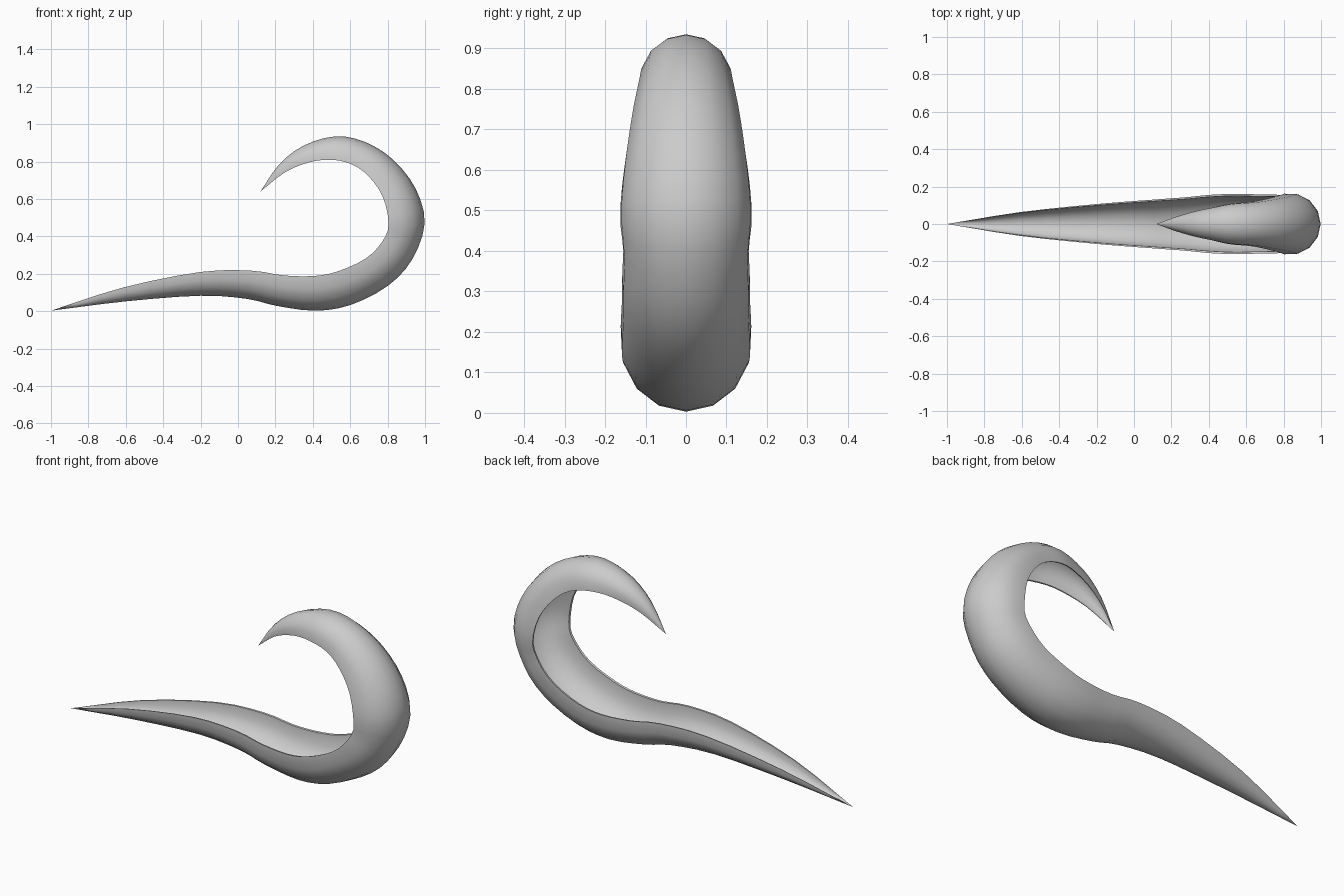
import bpy, bmesh, math
from mathutils import Vector

if "Cube" in bpy.data.objects:
    bpy.data.objects.remove(bpy.data.objects["Cube"])

# Stations along the horn: back of the shell (x, z) and its rim (x, z)
stations = [
    (-1.0, .003, -1.0, .003), (-.6, .053, -.61, .128), (-.2, .083, -.2, .21),
    (.05, .066, .07, .217), (.2, .03, .24, .192), (.41, .003, .40, .188),
    (.6, .033, .53, .212), (.8, .135, .68, .28), (.93, .275, .77, .37),
    (.998, .47, .805, .465), (.95, .655, .775, .61), (.83, .81, .70, .72),
    (.68, .905, .61, .785), (.52, .935, .50, .81), (.35, .885, .38, .796),
    (.22, .785, .25, .742), (.12, .64, .12, .64)]
stations = [Vector(s) for s in stations]
STEPS = 3                      # rings per station
ARC = math.radians(100)        # half opening of the trough section
SIDES = 8
WALL = .93                     # inner wall scale


def smooth_path(pts, steps):
    """Catmull-Rom interpolation through the stations."""
    out = []
    for i in range(len(pts) - 1):
        b, c = pts[i], pts[i + 1]
        a = pts[i - 1] if i else b * 2 - c
        d = pts[i + 2] if i + 2 < len(pts) else c * 2 - b
        for k in range(steps):
            t = k / steps
            out.append(.5 * (2 * b + (c - a) * t + (2 * a - 5 * b + 4 * c - d) * t * t
                             + (3 * b - a - 3 * c + d) * t ** 3))
    return out + [pts[-1]]


# Trough cross-section as (width, depth) in units of its radius: outer arc, then inner arc back
angles = [ARC * (2 * i / SIDES - 1) for i in range(SIDES + 1)]
section = [(math.sin(a), 1 - math.cos(a)) for a in angles]
section += [(WALL * math.sin(a), 1 - WALL * math.cos(a)) for a in reversed(angles)]
depth = 1 - math.cos(ARC)

# Tapered curling trough
bm = bmesh.new()
rings = []
for s in smooth_path(stations, STEPS):
    back = Vector((s[0], 0, s[1]))
    across = (Vector((s[2], 0, s[3])) - back) / depth
    r = across.length
    rings.append([bm.verts.new(back + across * d + Vector((0, r * w, 0))) for w, d in section])
n = len(section)
for p, q in zip(rings, rings[1:]):
    for i in range(n):
        j = (i + 1) % n
        bm.faces.new((p[i], p[j], q[j], q[i]))
bmesh.ops.remove_doubles(bm, verts=rings[0] + rings[-1], dist=1e-5)
bmesh.ops.recalc_face_normals(bm, faces=bm.faces)

mesh = bpy.data.meshes.new("curled_horn")
bm.to_mesh(mesh)
bm.free()
horn = bpy.data.objects.new("curled_horn", mesh)
bpy.context.collection.objects.link(horn)
bpy.context.view_layer.objects.active = horn
horn.select_set(True)
bpy.ops.object.shade_smooth_by_angle(angle=math.radians(40))
